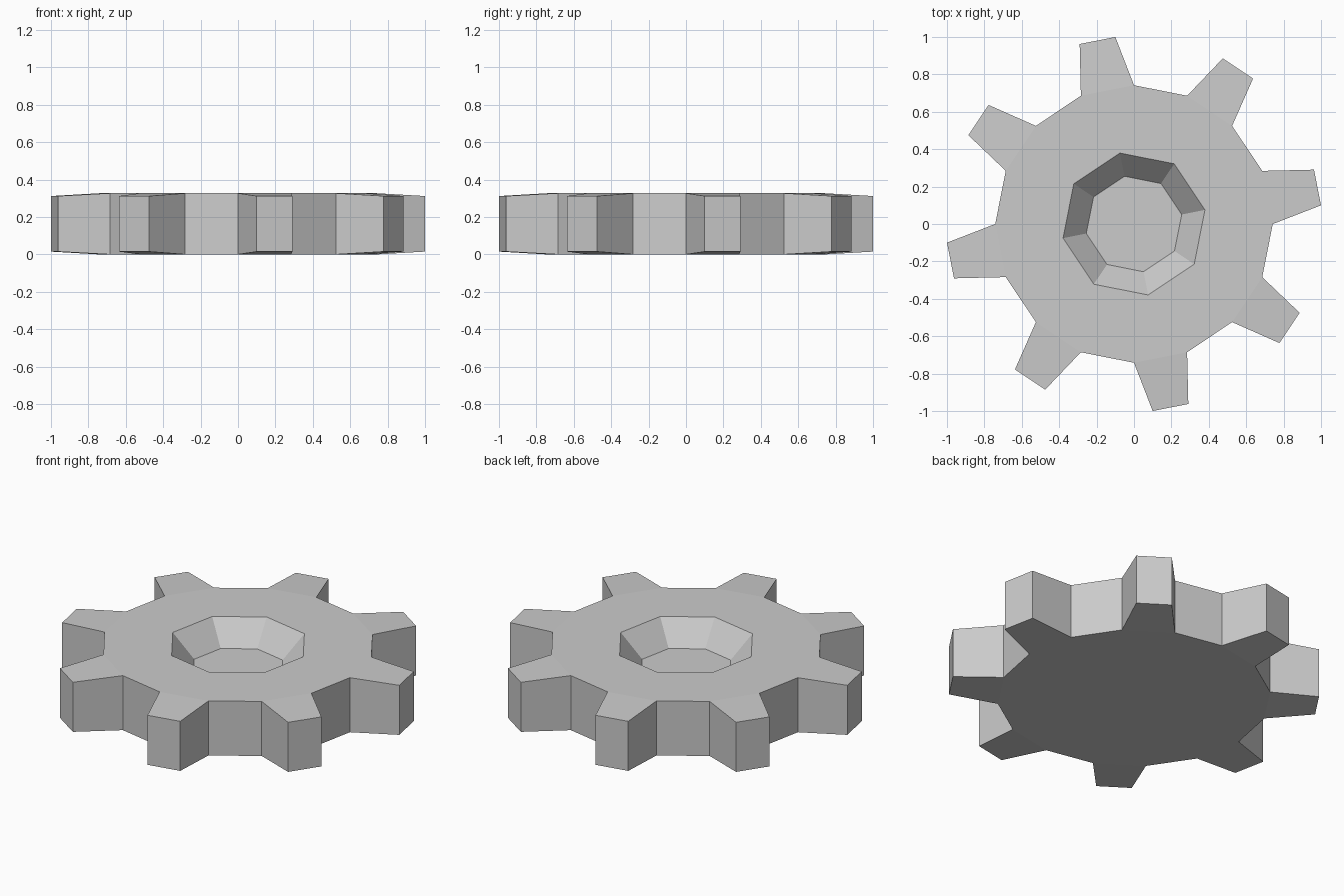
import bpy, bmesh
from math import cos, sin, radians

if "Cube" in bpy.data.objects:
    bpy.data.objects.remove(bpy.data.objects["Cube"])

TEETH = 8
STEP = 360 / TEETH
ROOT_R, TIP_R = 0.742, 1.005
TOP, TIP_TOP, TIP_BOTTOM = 0.327, 0.312, 0.015
HOLE_R, FLOOR_R, FLOOR_Z = 0.387, 0.26, 0.19
MID, TIP_HALF = 11.25, 5.55        # tooth centre angle, half tip width (degrees)

bm = bmesh.new()


def vert(r, angle, z):
    a = radians(angle)
    return bm.verts.new((r * cos(a), r * sin(a), z))


def ring(r, angles, z):
    return [vert(r, a + STEP * k, z) for k in range(TEETH) for a in angles]


# Rings: two root points and two tip points per tooth, one socket corner per tooth
root_t = ring(ROOT_R, (0, 22.5), TOP)
root_b = ring(ROOT_R, (0, 22.5), 0)
tip_t = ring(TIP_R, (MID - TIP_HALF, MID + TIP_HALF), TIP_TOP)
tip_b = ring(TIP_R, (MID - TIP_HALF, MID + TIP_HALF), TIP_BOTTOM)
rim = ring(HOLE_R, (MID,), TOP)
floor = ring(FLOOR_R, (MID,), FLOOR_Z)

for k in range(TEETH):
    a, b, c = 2 * k, 2 * k + 1, (2 * k + 2) % (2 * TEETH)
    n = (k + 1) % TEETH
    faces = [
        # tooth: top, bottom, tip, two flanks
        (root_t[a], tip_t[a], tip_t[b], root_t[b]),
        (root_b[b], tip_b[b], tip_b[a], root_b[a]),
        (tip_b[a], tip_b[b], tip_t[b], tip_t[a]),
        (root_b[a], tip_b[a], tip_t[a], root_t[a]),
        (tip_b[b], root_b[b], root_t[b], tip_t[b]),
        # wall between teeth
        (root_b[b], root_b[c], root_t[c], root_t[b]),
        # flat top around the socket
        (rim[k], root_t[a], root_t[b]),
        (rim[k], root_t[b], root_t[c], rim[n]),
        # sloping socket wall
        (rim[k], rim[n], floor[n], floor[k]),
    ]
    for f in faces:
        bm.faces.new(f)

# Socket floor and closed underside
bm.faces.new(floor)
bm.faces.new(root_b[::-1])
bmesh.ops.recalc_face_normals(bm, faces=bm.faces)

mesh = bpy.data.meshes.new("gear_wheel")
bm.to_mesh(mesh)
bm.free()
gear = bpy.data.objects.new("gear_wheel", mesh)
bpy.context.collection.objects.link(gear)
